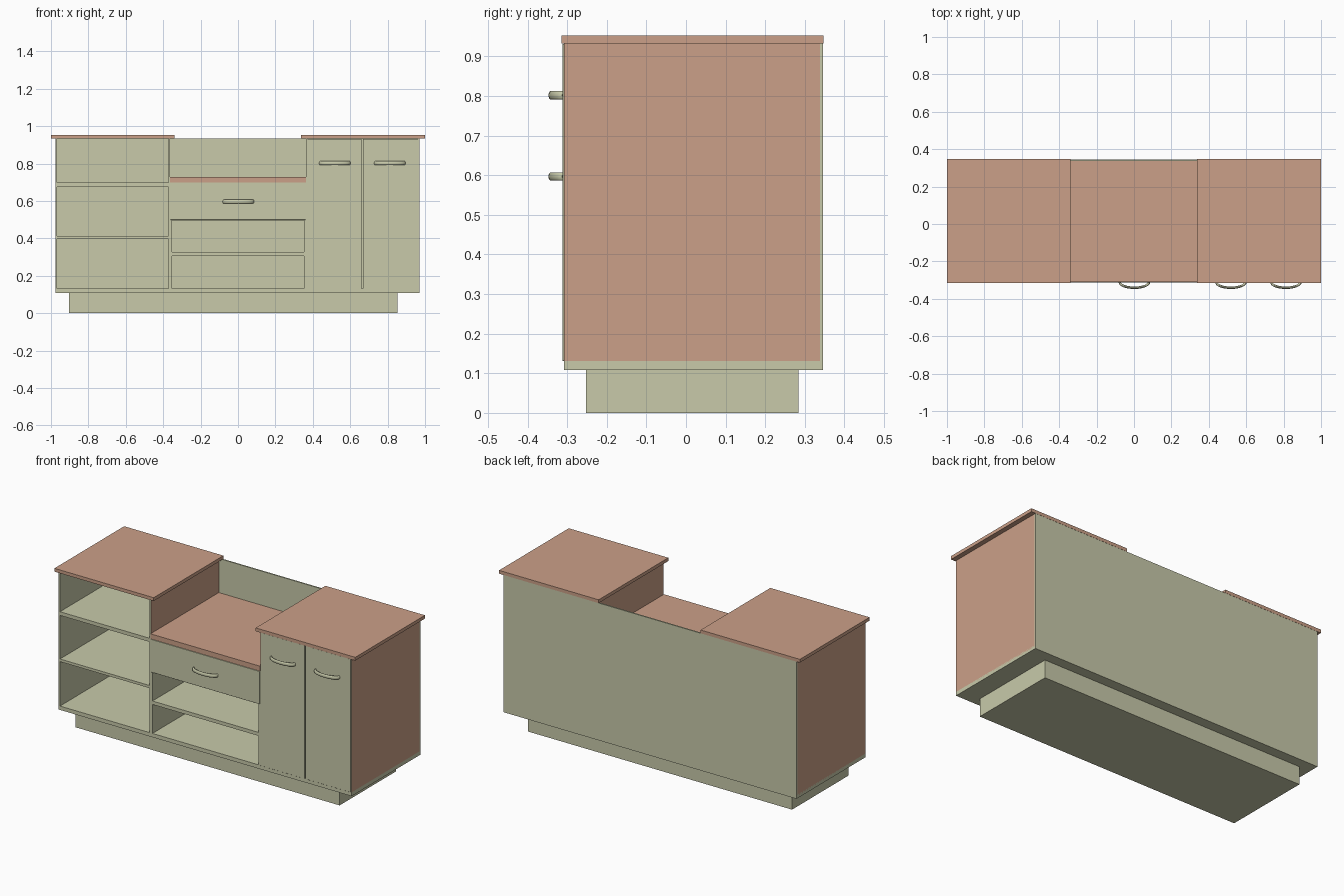
import bpy, bmesh, math

if "Cube" in bpy.data.objects:
    bpy.data.objects.remove(bpy.data.objects["Cube"])


def material(name, rgb):
    m = bpy.data.materials.new(name)
    m.diffuse_color = (*rgb, 1)
    m.use_nodes = True
    m.node_tree.nodes["Principled BSDF"].inputs["Base Color"].default_value = m.diffuse_color
    return m


GREEN = material("sage_green", (0.578, 0.591, 0.402))
SALMON = material("salmon_wood", (0.60, 0.352, 0.246))


def box(name, x, y, z, mat=GREEN, side=0, bevel=0):
    """Box from (min, max) ranges; side = +1/-1 paints that x face salmon."""
    bm = bmesh.new()
    bmesh.ops.create_cube(bm, size=1)
    for v in bm.verts:
        v.co = [r[0] if c < 0 else r[1] for c, r in zip(v.co, (x, y, z))]
    bm.normal_update()
    for f in bm.faces:
        f.material_index = 1 if side and f.normal.x * side > 0.5 else 0
    me = bpy.data.meshes.new(name)
    bm.to_mesh(me)
    bm.free()
    me.materials.append(mat)
    if side:
        me.materials.append(SALMON)
    ob = bpy.data.objects.new(name, me)
    bpy.context.collection.objects.link(ob)
    if bevel:
        mod = ob.modifiers.new("soft_edge", 'BEVEL')
        mod.width, mod.segments = bevel, 1
    return ob


def handle(name, x, z):
    """Bowed bar handle: an arc swept with a round section, stretched upright."""
    cu = bpy.data.curves.new(name, 'CURVE')
    cu.dimensions = '3D'
    cu.bevel_depth, cu.bevel_resolution, cu.use_fill_caps = 0.0065, 3, True
    sp = cu.splines.new('POLY')
    n = 16
    sp.points.add(n)
    for i, p in enumerate(sp.points):
        a = math.pi * i / n
        p.co = (-0.078 * math.cos(a), -0.03 * math.sin(a), 0, 1)
    cu.materials.append(GREEN)
    ob = bpy.data.objects.new(name, cu)
    ob.location, ob.scale = (x, -0.311, z), (1, 1, 1.7)
    bpy.context.collection.objects.link(ob)


L, R = -0.977, 0.971            # cabinet ends
F, B, BACK = -0.308, 0.338, 0.346
DEPTH = (F, B)

# Plinth, floor and back
box("plinth", (-0.904, 0.853), (-0.253, 0.284), (0, 0.109))
box("floor_panel", (L, R), (F, BACK), (0.108, 0.131))
box("back_panel", (L, R), (B, BACK), (0.122, 0.933))

# Outer sides, salmon on the outside only
box("left_side", (L, L + 0.009), DEPTH, (0.122, 0.936), side=-1)
box("right_side", (R - 0.009, R), DEPTH, (0.122, 0.936), side=1)

# Dividers, with salmon faces above the low counter
for name, s in (("left", -1), ("right", 1)):
    a, b, c = s * 0.372, s * 0.364, s * 0.353
    box(name + "_divider", (min(a, c), max(a, c)), DEPTH, (0.131, 0.698))
    box(name + "_upper_divider", (min(a, b), max(a, b)), DEPTH,
        (0.698, 0.936), side=-s)

# Worktops
WORK = (-0.315, 0.347)
box("left_worktop", (-1, -0.34), WORK, (0.933, 0.953), SALMON)
box("right_worktop", (0.338, 1), WORK, (0.933, 0.953), SALMON)
box("low_counter", (-0.364, 0.364), (-0.311, B), (0.698, 0.728), SALMON)

# Open shelves
for i, z in enumerate(((0.398, 0.414), (0.676, 0.698))):
    box(f"left_shelf_{i}", (L + 0.009, -0.372), DEPTH, z)
box("centre_shelf", (-0.353, 0.353), DEPTH, (0.305, 0.326))

# Drawer box and front
box("drawer_box", (-0.353, 0.353), DEPTH, (0.497, 0.698))
box("drawer_front", (-0.362, 0.362), (-0.312, F), (0.499, 0.697), bevel=0.001)

# Right cupboard core and doors
box("cupboard_core", (0.372, R - 0.009), (-0.296, B), (0.131, 0.933))
for i, x in enumerate(((0.366, 0.661), (0.667, 0.966))):
    box(f"door_{i}", x, (-0.312, -0.298), (0.131, 0.932), bevel=0.001)

# Handles
handle("drawer_handle", 0.002, 0.597)
handle("left_door_handle", 0.518, 0.802)
handle("right_door_handle", 0.812, 0.802)
